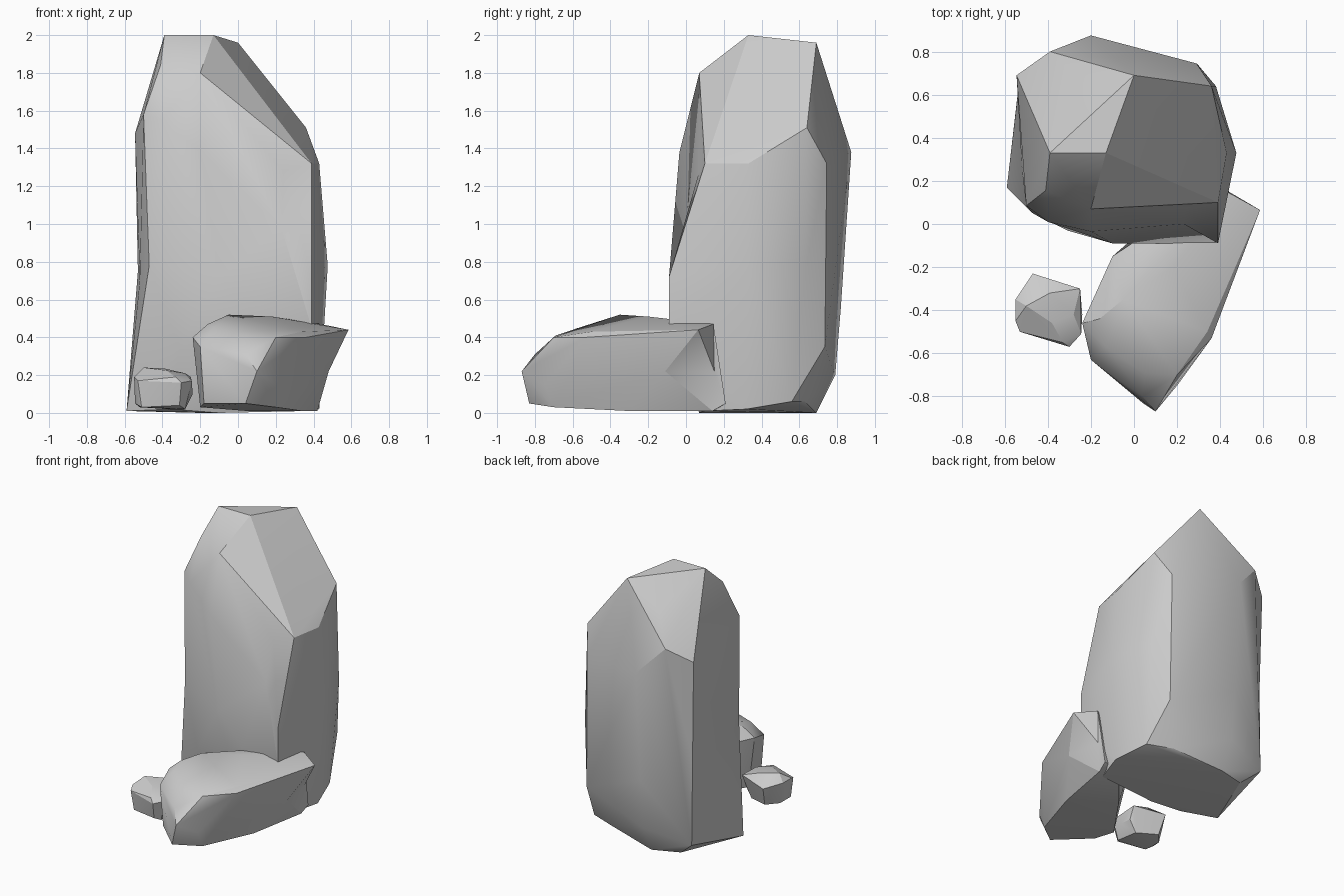
import bpy, bmesh
from mathutils import Vector


def rock(name, points, dents=()):
    """Faceted rock: hull of corner points, then a few corners pushed inwards (corner, shift)."""
    bm = bmesh.new()
    for p in list(points) + [d[0] for d in dents]:
        bm.verts.new(p)
    bmesh.ops.convex_hull(bm, input=bm.verts[:])
    loose = [v for v in bm.verts if not v.link_faces]
    bmesh.ops.delete(bm, geom=loose, context='VERTS')
    bmesh.ops.triangulate(bm, faces=bm.faces[:])
    for corner, shift in dents:
        v = min(bm.verts, key=lambda v: (v.co - Vector(corner)).length)
        if (v.co - Vector(corner)).length < 1e-3:
            v.co += Vector(shift)
    bmesh.ops.recalc_face_normals(bm, faces=bm.faces[:])
    mesh = bpy.data.meshes.new(name)
    bm.to_mesh(mesh)
    bm.free()
    ob = bpy.data.objects.new(name, mesh)
    bpy.context.collection.objects.link(ob)
    bpy.ops.object.select_all(action='DESELECT')
    ob.select_set(True)
    bpy.context.view_layer.objects.active = ob
    bpy.ops.object.shade_smooth_by_angle(angle=0.45)


# Tall standing stone: foot, body and sloping crown
foot = [(-.59, .17, .01), (-.53, .69, .12), (-.4, .63, .01), (-.2, .69, 0), (.18, .63, .06),
        (.36, .56, .06), (.43, .32, .02), (.36, .1, .01), (-.1, .07, 0), (-.35, .07, .02)]
body = [(-.31, -.03, .35), (.1, -.09, .5), (.39, -.09, .45), (.45, .3, .45),
        (.38, .64, .8), (.3, .735, .35), (-.2, .79, .2), (-.2, .82, .56),
        (-.1, -.09, .72), (.39, -.09, .72), (.475, .33, .78)]
crown = [(-.545, .69, 1.48), (-.2, .875, 1.38), (.29, .745, 1.32), (.36, .64, 1.51),
         (.43, .33, 1.32), (.39, .1, 1.32), (-.2, -.035, 1.38),
         (-.4, .01, 1.55), (-.5, .085, 1.58), (-.39, .8, 1.58),
         (-.41, .155, 1.84), (-.2, .07, 1.8), (-.39, .33, 2), (-.13, .33, 2),
         (-.26, .69, 1.79), (0, .69, 1.96)]
rock("standing_stone", foot + body + crown,
     [((-.61, .66, .75), (.08, .02, 0)), ((-.62, .25, .7), (.1, 0, 0)),
      ((-.59, .04, .78), (.12, .01, 0)),
      ((.25, -.1, .98), (-.02, .1, 0)), ((.27, -.02, 1.28), (-.03, .09, 0))])

# Long low boulder leaning against the front
boulder_base = [(.04, -.83, .05), (-.18, -.62, .05), (-.2, -.45, .03), (.05, -.1, .01),
                (.2, -.7, .03), (.2, -.75, .15), (.34, -.3, .01), (.42, .14, .01),
                (.43, .21, .05), (.3, .2, .04)]
boulder_top = [(.1, -.87, .22), (.04, -.8, .31), (.2, -.7, .4), (-.2, -.63, .35),
               (-.24, -.46, .4), (.05, -.69, .41), (-.13, -.57, .45), (-.16, -.44, .47),
               (-.05, -.35, .52), (.18, -.2, .51), (.36, -.53, .4), (.34, -.5, .43),
               (.44, -.1, .45), (-.1, -.15, .4), (.13, 0, .46),
               (.585, .065, .44), (.44, .145, .47)]
rock("leaning_boulder", boulder_base + boulder_top,
     [((.56, .13, .22), (-.12, .02, 0)), ((.53, -.11, .22), (-.05, 0, 0))])

# Small stone on the left
pebble = [(-.51, -.49, .03), (-.31, -.54, .04), (-.28, -.5, .02), (-.3, -.34, .015),
          (-.45, -.28, .03), (-.52, -.36, .03), (-.545, -.45, .05), (-.25, -.34, .1),
          (-.53, -.5, .17), (-.33, -.55, .19), (-.3, -.57, .16), (-.245, -.51, .17),
          (-.24, -.42, .1), (-.25, -.3, .19), (-.47, -.23, .17), (-.55, -.35, .19),
          (-.55, -.45, .19), (-.5, -.38, .24), (-.39, -.32, .235), (-.38, -.46, .225),
          (-.28, -.42, .21)]
rock("small_stone", pebble)
